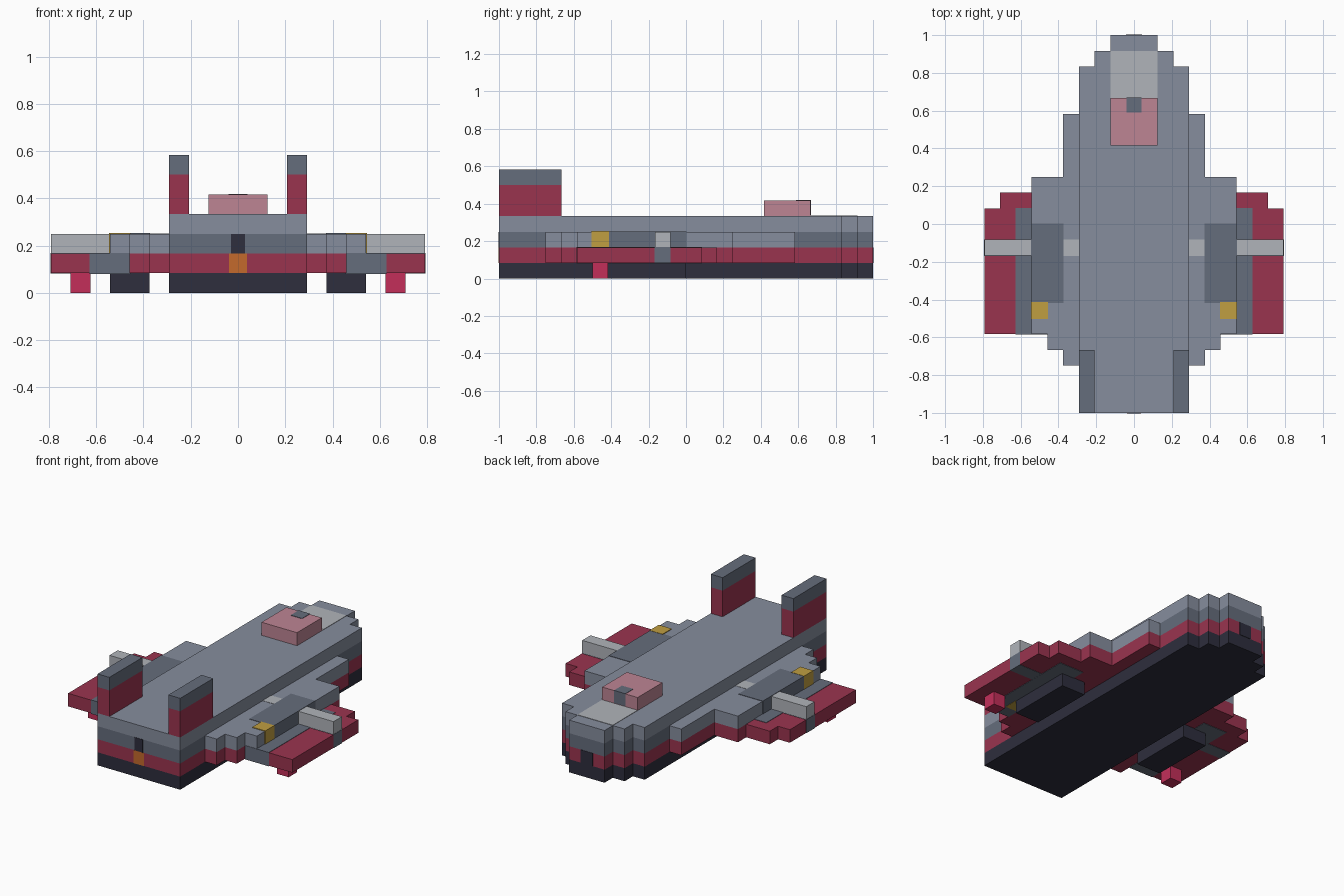
import bpy, bmesh

if "Cube" in bpy.data.objects:
    bpy.data.objects.remove(bpy.data.objects["Cube"], do_unlink=True)

U = 1 / 12  # size of one building block


def material(name, hex_code):
    def lin(i):
        c = int(hex_code[i:i + 2], 16) / 255
        return c / 12.92 if c <= 0.04045 else ((c + 0.055) / 1.055) ** 2.4
    m = bpy.data.materials.new(name)
    m.use_nodes = True
    col = (lin(0), lin(2), lin(4), 1)
    m.diffuse_color = col
    m.node_tree.nodes["Principled BSDF"].inputs["Base Color"].default_value = col
    return m


GRAY = material("hull gray", "868D9D")
SLATE = material("slate", "656D7C")
RED = material("crimson", "9A344F")
DARK = material("dark navy", "2E2E3D")
LIGHT = material("light gray", "B0B4BA")
PINK = material("canopy pink", "BD8594")
HOT = material("hot pink", "C32F5A")
GOLD = material("gold", "C09F41")
ORANGE = material("exhaust orange", "C46A2C")


def prism(name, outline, z0, z1, mat, mirror=False):
    """Extrude an outline given in block units; optionally mirror it across x."""
    bm = bmesh.new()
    face = bm.faces.new([bm.verts.new((x * U, y * U, z0 * U)) for x, y in outline])
    ext = bmesh.ops.extrude_face_region(bm, geom=[face])
    top = [g for g in ext["geom"] if isinstance(g, bmesh.types.BMVert)]
    bmesh.ops.translate(bm, verts=top, vec=(0, 0, (z1 - z0) * U))
    bmesh.ops.recalc_face_normals(bm, faces=bm.faces)
    me = bpy.data.meshes.new(name)
    bm.to_mesh(me)
    bm.free()
    me.materials.append(mat)
    ob = bpy.data.objects.new(name, me)
    bpy.context.collection.objects.link(ob)
    if mirror:
        ob.modifiers.new("Mirror", 'MIRROR').use_mirror_merge = False
    return ob


def block(name, x0, x1, y0, y1, z0, z1, mat, mirror=False, grow=0.0):
    """Box in block units; grow lets an inlay stand just proud of its surroundings."""
    x0, y0, z0 = x0 - grow, y0 - grow, z0 - grow
    x1, y1, z1 = x1 + grow, y1 + grow, z1 + grow
    return prism(name, [(x0, y0), (x1, y0), (x1, y1), (x0, y1)], z0, z1, mat, mirror)


# Fuselage: four stacked layers sharing a stepped nose
half = [(3.5, -12), (3.5, 10), (2.5, 10), (2.5, 11), (1.5, 11), (1.5, 12)]
hull = half + [(-x, y) for x, y in reversed(half)]
for z, (name, mat) in enumerate([("keel", DARK), ("lower_hull", RED),
                                 ("middle_hull", SLATE), ("upper_hull", GRAY)]):
    prism(name, hull, z, z + 1, mat)

# Wings: a broad lower layer and a narrower upper layer
rear_steps = [(3.5, -9), (4.5, -9), (4.5, -8), (5.5, -8), (5.5, -7)]
front_steps = [(6.5, 3), (4.5, 3), (4.5, 7), (3.5, 7)]
prism("lower_wings", rear_steps + [(9.5, -7), (9.5, 1), (8.5, 1), (8.5, 2), (6.5, 2)]
      + front_steps, 1, 2, RED, True)
prism("upper_wings", rear_steps + [(6.5, -7)] + front_steps, 2, 3, GRAY, True)

# Wing inlays, pods and side cannons
block("wing_strips", 5.5, 7.5, -7, 1, 1, 2, SLATE, True, 0.03)
block("cannon_mounts", 7.5, 9.5, -2, -1, 1, 2, SLATE, True, 0.02)
block("pod_covers", 4.5, 6.5, -5, 0, 2, 3, SLATE, True, 0.03)
block("pod_lamps", 5.5, 6.5, -6, -5, 1, 3, GOLD, True, 0.05)
block("inner_lights", 3.5, 4.5, -2, -1, 2, 3, LIGHT, True, 0.02)
block("side_cannons", 6.5, 9.5, -2, -1, 2, 3, LIGHT, True)

# Underside skids and wing thrusters
block("skids", 4.5, 6.5, -5, 0, 0, 1, DARK, True)
block("wing_thrusters", 7.5, 8.5, -6, -5, 0, 1, HOT, True)

# Tail fins with slate caps
block("tail_fins", 2.5, 3.5, -12, -8, 4, 6, RED, True)
block("fin_caps", 2.5, 3.5, -12, -8, 6, 7, SLATE, True)

# Canopy, its front window and the pale nose panel
block("canopy", -1.5, 1.5, 5, 8, 4, 5, PINK)
block("canopy_window", -0.45, 0.45, 7.1, 8, 4.1, 5, SLATE, grow=0.03)
block("nose_panel", -1.5, 1.5, 8, 11, 3.9, 4.03, LIGHT)

# Nose port and tail exhaust
block("nose_port", -0.5, 0.5, 11.95, 12.03, 1, 2, DARK)
block("exhaust_glow", -0.45, 0.45, -12.03, -11.95, 1, 2, ORANGE)
block("exhaust_vent", -0.35, 0.35, -12.03, -11.95, 2, 3, DARK)
